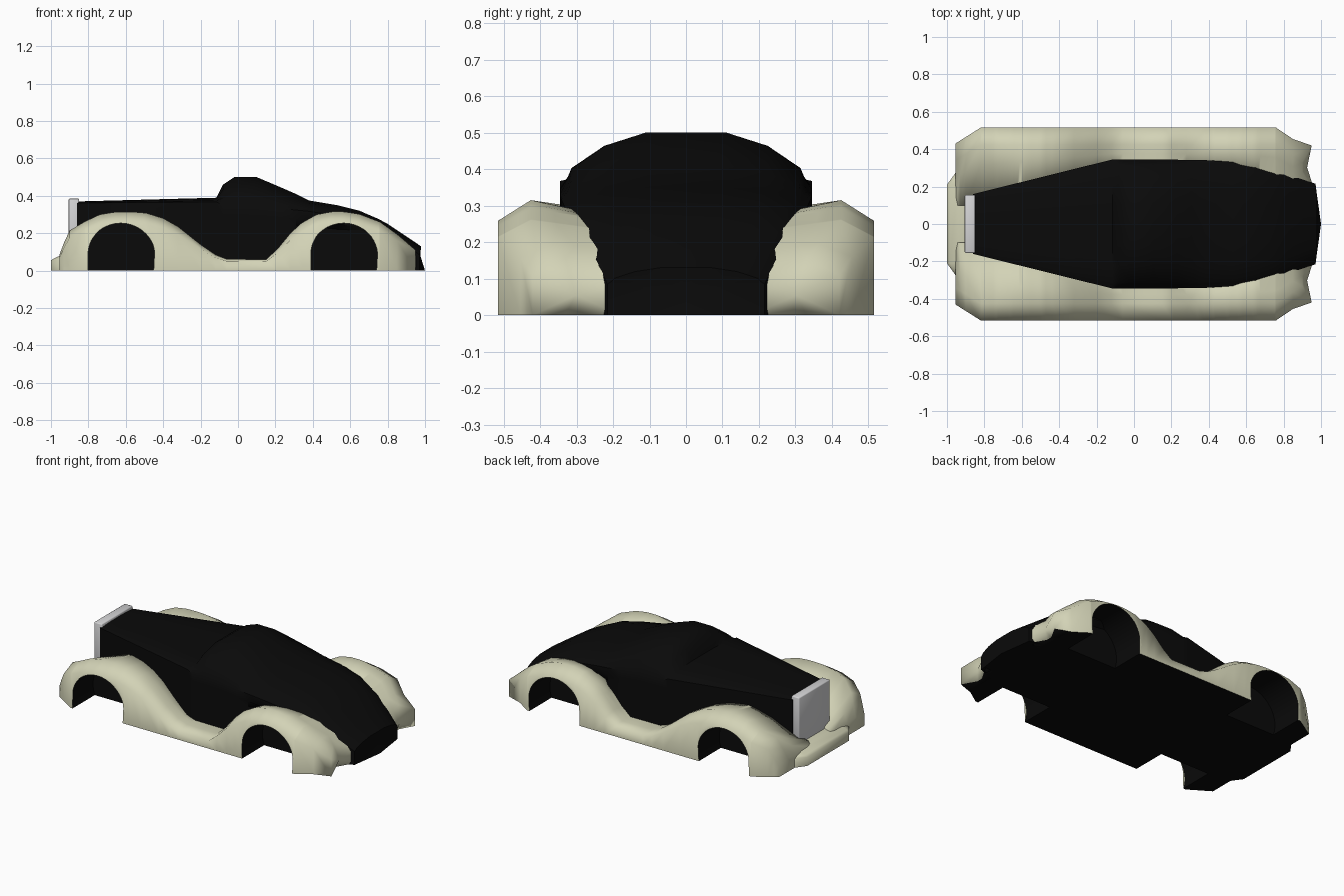
import bpy, bmesh, math
from mathutils import Vector

if "Cube" in bpy.data.objects:
    bpy.data.objects.remove(bpy.data.objects["Cube"])


def material(name, color):
    m = bpy.data.materials.new(name)
    m.use_nodes = True
    m.diffuse_color = (*color, 1)
    m.node_tree.nodes["Principled BSDF"].inputs["Base Color"].default_value = (*color, 1)
    return m


BLACK = material("black paint", (0.003, 0.003, 0.003))
CREAM = material("cream paint", (0.65, 0.65, 0.47))
SILVER = material("silver", (0.66, 0.66, 0.67))


def interp(table, x):
    """Piecewise linear lookup in a list of (x, value)."""
    if x <= table[0][0]:
        return table[0][1]
    for (x0, v0), (x1, v1) in zip(table, table[1:]):
        if x <= x1:
            return v0 + (v1 - v0) * (x - x0) / (x1 - x0)
    return table[-1][1]


def finish(name, bm, mats, angle):
    bmesh.ops.remove_doubles(bm, verts=bm.verts[:], dist=0.00005)
    bmesh.ops.recalc_face_normals(bm, faces=bm.faces[:])
    # undersides take the last material
    for f in bm.faces:
        if f.normal.z < -0.9 and f.calc_center_median().z < 0.01:
            f.material_index = len(mats) - 1
    me = bpy.data.meshes.new(name)
    bm.to_mesh(me)
    bm.free()
    for m in mats:
        me.materials.append(m)
    ob = bpy.data.objects.new(name, me)
    bpy.context.collection.objects.link(ob)
    bpy.ops.object.select_all(action='DESELECT')
    ob.select_set(True)
    bpy.context.view_layer.objects.active = ob
    bpy.ops.object.shade_smooth_by_angle(angle=math.radians(angle))


def loft(name, sections, mats, angle=40, dark=()):
    """Skin closed sections, close both ends with fans; dark strips get material 1."""
    bm = bmesh.new()
    rings = [[bm.verts.new(p) for p in s] for s in sections]
    n = len(rings[0])
    for a, b in zip(rings, rings[1:]):
        for i in range(n):
            j = (i + 1) % n
            bm.faces.new((a[i], a[j], b[j], b[i])).material_index = int(i in dark)
    for r in (rings[0], rings[-1]):
        mid = bm.verts.new(sum((v.co for v in r), Vector()) / n)
        for i in range(n):
            bm.faces.new((r[i], r[(i + 1) % n], mid))
    finish(name, bm, mats, angle)


# Body outline along the length; the foot is tucked in beside the rear wheels
HALF_WIDTH = [(-0.86, 0.16), (-0.12, 0.345), (0.36, 0.343), (0.55, 0.33),
              (0.75, 0.29), (0.97, 0.215)]
SHOULDER = [(-0.86, 0.362), (-0.12, 0.37), (-0.08, 0.35), (0.1, 0.345), (0.4, 0.315),
            (0.65, 0.275), (0.8, 0.21), (0.97, 0.085)]
ROOF = [(-0.86, 0.37), (-0.115, 0.39), (-0.08, 0.46), (-0.02, 0.5), (0.1, 0.5),
        (0.23, 0.445), (0.31, 0.41), (0.38, 0.375), (0.53, 0.35), (0.65, 0.32),
        (0.75, 0.277), (0.8, 0.25), (0.9, 0.18), (0.97, 0.13)]
TUCK = [(0.31, 0), (0.38, 0.05), (0.65, 0.03), (0.75, 0)]
ARCH = [(1, 0), (0.94, 0.2), (0.91, 0.36), (0.65, 0.76), (0.32, 1)]


def body_section(x):
    w, s, r = interp(HALF_WIDTH, x), interp(SHOULDER, x), interp(ROOF, x)
    foot = w - interp(TUCK, x)
    half = [(foot, 0), (foot, s * 0.75), (w, s * 0.85)]
    half += [(w * a, s + (r - s) * b) for a, b in ARCH]
    outline = half + [(0, r)] + [(-y, z) for y, z in reversed(half)] + [(0, 0)]
    bulge = 0.03 * max(0, (x - 0.8) / 0.17)
    return [(x + bulge * (1 - (y / w) ** 2) * (1 - 0.7 * (z / r) ** 2), y, z)
            for y, z in outline]


loft("body", [body_section(x) for x, _ in ROOF], [BLACK])

# Fenders joined by running boards, with wheel wells shaped into the skin
CREST = [(-0.955, 0.085), (-0.93, 0.15), (-0.9, 0.215), (-0.82, 0.262), (-0.74, 0.3),
         (-0.66, 0.313), (-0.57, 0.315), (-0.49, 0.308), (-0.4, 0.28), (-0.32, 0.235),
         (-0.2, 0.14), (-0.12, 0.085), (-0.06, 0.062), (0.15, 0.06), (0.21, 0.115),
         (0.28, 0.2), (0.34, 0.255), (0.42, 0.3), (0.5, 0.315), (0.57, 0.315),
         (0.65, 0.302), (0.76, 0.26), (0.85, 0.195), (0.9, 0.155)]
OUTER = [(-0.955, 0.43), (-0.82, 0.515), (0.76, 0.515), (0.9, 0.42)]
INNER_DROP = [(-0.955, 0.8), (-0.9, 0.5), (-0.6, 0.88), (0.85, 0.9), (0.9, 0.6)]
WELL_X, WELL_Z, WELL_R, WELL_Y = (-0.627, 0.565), 0.066, 0.188, 0.293
STEPS = 24


def fender_section(x, side, arch_x, arch_z):
    top, yo = interp(CREST, x), interp(OUTER, x)
    yi, yr = interp(HALF_WIDTH, x) - 0.06, yo - 0.09
    inner = top * interp(INNER_DROP, x)
    # the tail is notched between its outer corner and the body
    t = 1 if x > 0.89 else 0
    foot_x = arch_x
    for c in WELL_X:
        if arch_z > 0 and abs(arch_x - c) < WELL_R + 0.01:
            foot_x = min(max(arch_x, c - 0.176), c + 0.176)
    pts = [(x + 0.065 * t, yi, 0), (x + 0.065 * t, yi, inner),
           (x, yi + (yr - yi) * 0.65, inner + (top - inner) * 0.65),
           (x, yr, top), (x + 0.05 * t, yo, top * (0.82 - 0.12 * t)),
           (arch_x + 0.05 * t, yo, arch_z), (arch_x, yr, arch_z),
           (arch_x, WELL_Y, arch_z), (foot_x, WELL_Y, 0)]
    return [(px, side * y, z) for px, y, z in pts]


def fender_stations():
    """Yield (skin x, lower edge x, lower edge z) from nose to tail."""
    stations = [(x, x, 0) for x, _ in CREST
                if all(abs(x - c) > WELL_R + 0.004 for c in WELL_X)]
    low = math.asin(WELL_Z / WELL_R)
    for c in WELL_X:
        for i in range(STEPS + 1):
            f = i / STEPS
            a = math.pi + low - f * (math.pi + 2 * low)
            stations.append((c + WELL_R * (2 * f - 1), c + WELL_R * math.cos(a),
                             max(0, WELL_Z + WELL_R * math.sin(a))))
    return sorted(stations)


for name, side in (("left_fender", 1), ("right_fender", -1)):
    loft(name, [fender_section(x, side, ax, az) for x, ax, az in fender_stations()],
         [CREAM, BLACK], angle=84, dark=(5, 6, 7, 8))

# Front apron between the fenders
APRON = [(-1, 0), (-1, 0.055), (-0.985, 0.065), (-0.94, 0.085), (-0.84, 0.11), (-0.84, 0)]
loft("front_apron",
     [[(x + (back if x < -0.9 else 0), y, z) for x, z in APRON]
      for y, back in ((-0.3, 0.065), (-0.21, 0), (0.21, 0), (0.3, 0.065))],
     [CREAM, BLACK], angle=84)

# Radiator grille
bm = bmesh.new()
bmesh.ops.create_cube(bm, size=1)
for v in bm.verts:
    v.co = (-0.877 + v.co.x * 0.056, v.co.y * 0.31, 0.235 + v.co.z * 0.3)
bmesh.ops.bevel(bm, geom=bm.edges[:], offset=0.006, segments=2, affect='EDGES', profile=0.5)
finish("radiator_grille", bm, [SILVER], 60)
